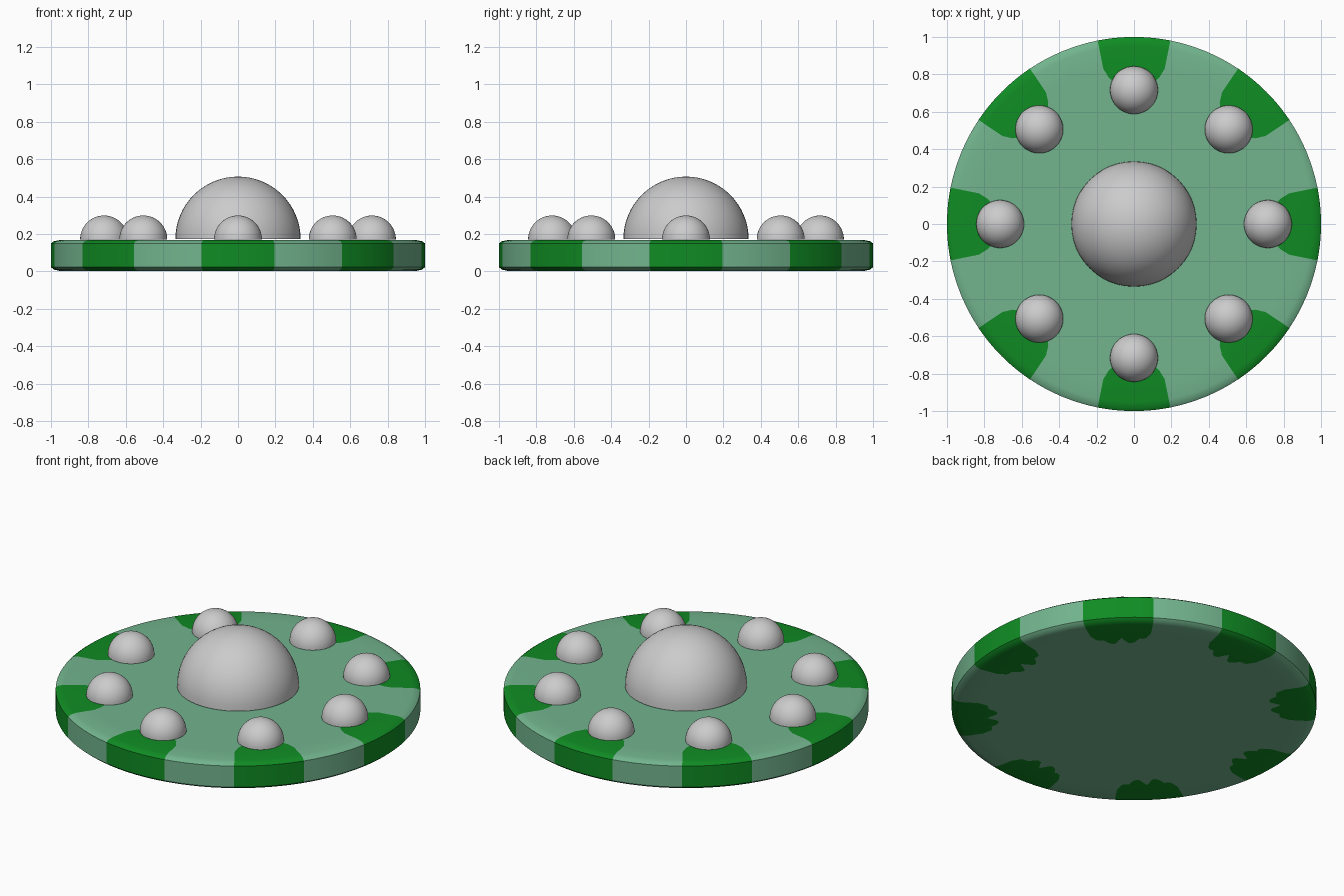
import bpy, bmesh, math
from math import cos, sin, radians

if "Cube" in bpy.data.objects:
    bpy.data.objects.remove(bpy.data.objects["Cube"])


def mat(name, rgb):
    m = bpy.data.materials.new(name)
    m.diffuse_color = (*rgb, 1)
    m.use_nodes = True
    m.node_tree.nodes["Principled BSDF"].inputs["Base Color"].default_value = m.diffuse_color
    return m


pale = mat("pale_green", (0.17, 0.46, 0.27))
deep = mat("deep_green", (0.005, 0.26, 0.017))
grey = mat("light_grey", (0.6, 0.6, 0.6))

HALF = 11.2  # half angle of each painted rim patch, degrees
OFFS = [-HALF, -10.6, -9.8, -8.6, -7, -5.5, -4, -2.5, -1.2, 0,
        1.2, 2.5, 4, 5.5, 7, 8.6, 9.8, 10.6, HALF,
        14.9, 18.7, 22.5, 26.3, 30.1]


def lerp(table, a):
    for (a0, v0), (a1, v1) in zip(table, table[1:]):
        if a <= a1:
            return v0 + (v1 - v0) * (a - a0) / (a1 - a0)
    return table[-1][1]


# inner patch outline: radius by angle from the patch centre
TOP_IN = [(0, .74), (5.5, .745), (8.6, .775), (9.8, .795), (HALF, .845)]
BOT_IN = [(0, .81), (1.2, .785), (2.5, .755), (4, .75), (5.5, .765),
          (7, .80), (8.6, .80), (9.8, .81), (HALF, .86)]


# disc: columns of vertices running from the top centre to the bottom centre
def build_disc():
    bm = bmesh.new()
    top_z, bot_z = 0.167, 0.003
    top_c = bm.verts.new((0, 0, top_z))
    bot_c = bm.verts.new((0, 0, bot_z))
    cols, patch = [], []
    for k in range(8):
        for o in OFFS:
            a = radians(45 * k + o)
            d = abs(o)
            prof = [(.5, top_z), (lerp(TOP_IN, d), top_z), (.955, top_z),
                    (.985, .161), (1, .15), (1, .023), (.985, .010),
                    (.955, bot_z), (lerp(BOT_IN, d), bot_z), (.5, bot_z)]
            cols.append([bm.verts.new((r * cos(a), r * sin(a), z)) for r, z in prof])
            patch.append(-HALF <= o < HALF)
    n = len(cols)
    for i in range(n):
        c, e = cols[i], cols[(i + 1) % n]
        bm.faces.new((top_c, c[0], e[0]))
        bm.faces.new((bot_c, e[-1], c[-1]))
        for j in range(len(c) - 1):
            f = bm.faces.new((c[j], c[j + 1], e[j + 1], e[j]))
            f.material_index = 1 if patch[i] and 1 <= j <= 7 else 0
    finish(bm, "disc", [pale, deep])


def finish(bm, name, mats):
    bmesh.ops.recalc_face_normals(bm, faces=bm.faces)
    me = bpy.data.meshes.new(name)
    bm.to_mesh(me)
    bm.free()
    for m in mats:
        me.materials.append(m)
    ob = bpy.data.objects.new(name, me)
    bpy.context.collection.objects.link(ob)
    bpy.ops.object.select_all(action='DESELECT')
    ob.select_set(True)
    bpy.context.view_layer.objects.active = ob
    bpy.ops.object.shade_smooth_by_angle(angle=radians(35))
    return ob


# half-sphere sitting on the disc
def dome(name, x, y, r, top):
    bm = bmesh.new()
    bmesh.ops.create_uvsphere(bm, u_segments=48, v_segments=32, radius=r)
    low = [v for v in bm.verts if v.co.z < -1e-4]
    bmesh.ops.delete(bm, geom=low, context='VERTS')
    bmesh.ops.translate(bm, verts=bm.verts, vec=(x, y, top - r))
    finish(bm, name, [grey])


build_disc()
dome("centre_dome", 0, 0, 0.335, 0.507)
for k in range(8):
    a = radians(45 * k)
    dome(f"small_dome_{k + 1}", .716 * cos(a), .716 * sin(a), 0.128, 0.299 - 0.004 + 0.004)
